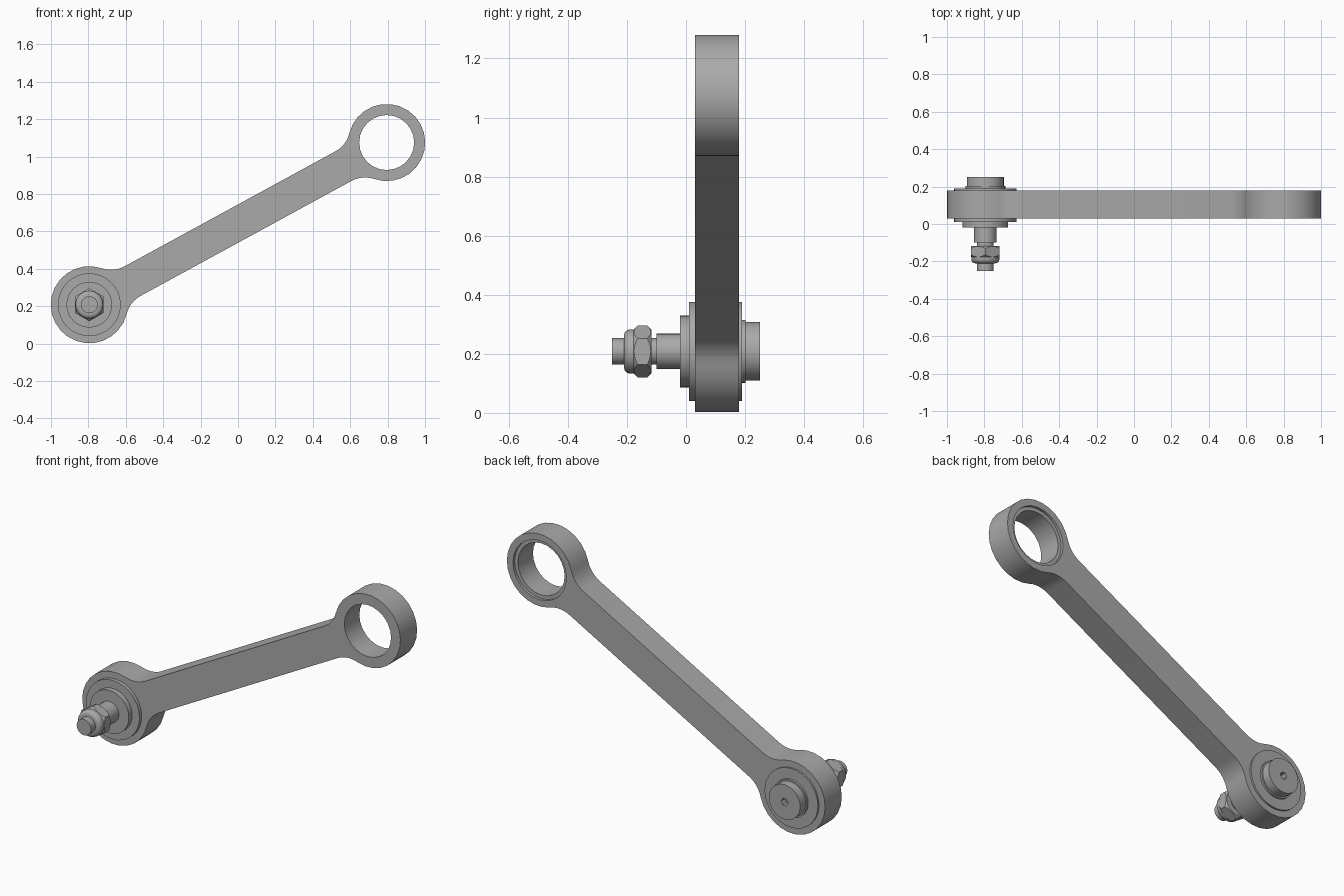
import bpy, bmesh, math
from mathutils import Vector, Matrix

cube = bpy.data.objects.get("Cube")
if cube:
    bpy.data.objects.remove(cube, do_unlink=True)

# One plain grey metal
steel = bpy.data.materials.new("grey steel")
steel.use_nodes = True
GREY = (0.4, 0.4, 0.4, 1)
steel.diffuse_color = GREY
steel.node_tree.nodes["Principled BSDF"].inputs["Base Color"].default_value = GREY

PIVOT = Vector((-0.795, 0, 0.208))   # end carrying the stud
EYE = Vector((0.795, 0, 1.075))      # open eye end
FRONT, BACK = 0.03, 0.18             # faces of the arm


def finish(name, bm):
    bmesh.ops.recalc_face_normals(bm, faces=bm.faces)
    mesh = bpy.data.meshes.new(name)
    bm.to_mesh(mesh)
    bm.free()
    mesh.materials.append(steel)
    obj = bpy.data.objects.new(name, mesh)
    bpy.context.collection.objects.link(obj)
    return obj


def lathe(name, centre, profile, sides=32, turn=0.0):
    """Closed solid turned about the y axis from (y, radius) pairs."""
    bm = bmesh.new()
    rings = []
    for y, r in profile:
        angles = [turn + math.tau * i / sides for i in range(sides)]
        rings.append([bm.verts.new(centre + Vector((r * math.cos(a), y, r * math.sin(a))))
                      for a in angles])
    for a, b in zip(rings, rings[1:]):
        for i in range(sides):
            j = (i + 1) % sides
            bm.faces.new((a[i], a[j], b[j], b[i]))
    bm.faces.new(rings[0])
    bm.faces.new(rings[-1])
    return finish(name, bm)


def boolean(obj, tool, operation):
    mod = obj.modifiers.new(operation.lower(), "BOOLEAN")
    mod.operation, mod.object, mod.solver = operation, tool, "EXACT"
    bpy.context.view_layer.objects.active = obj
    bpy.ops.object.modifier_apply(modifier=mod.name)
    bpy.data.objects.remove(tool, do_unlink=True)


def arc(cx, cy, r, start, end, steps):
    return [Vector((cx + r * math.cos(start + (end - start) * i / steps),
                    cy + r * math.sin(start + (end - start) * i / steps)))
            for i in range(steps + 1)]


# Arm: two round ends blended into a straight bar by fillets
END_R, HALF, FILLET = 0.206, 0.09, 0.15
span = EYE - PIVOT
tilt = math.atan2(span.z, span.x)
off = HALF + FILLET
along = math.sqrt((END_R + FILLET) ** 2 - off ** 2)
phi = math.atan2(off, along)
end = arc(along, off, FILLET, 1.5 * math.pi, math.pi + phi, 6)
end += arc(0, 0, END_R, phi, math.tau - phi, 20)[1:]
end += arc(along, -off, FILLET, math.pi - phi, math.pi / 2, 6)[1:]
end = [p - Vector((span.length / 2, 0)) for p in end]
outline = end + [-p for p in end]
turn = Matrix.Rotation(tilt, 2)
mid = (PIVOT + EYE) / 2
bm = bmesh.new()
verts = []
for p in outline:
    q = turn @ p
    verts.append(bm.verts.new((mid.x + q.x, FRONT, mid.z + q.y)))
face = bm.faces.new(verts)
new = bmesh.ops.extrude_face_region(bm, geom=[face])["geom"]
bmesh.ops.translate(bm, vec=(0, BACK - FRONT, 0),
                    verts=[v for v in new if isinstance(v, bmesh.types.BMVert)])
arm = finish("arm", bm)

# Eye bore with a shallow recess on the back
boolean(arm, lathe("bore_cutter", EYE,
                   [(-0.1, 0.147), (BACK - 0.015, 0.147), (BACK - 0.015, 0.168), (0.3, 0.168)],
                   24), "DIFFERENCE")

# Bearing washers and stud, turned as one stepped solid
stud = lathe("stud", PIVOT, [
    (-0.25, 0.045), (-0.1, 0.045), (-0.1, 0.06), (-0.02, 0.06), (-0.02, 0.122),
    (0.01, 0.122), (0.01, 0.168), (0.19, 0.168), (0.19, 0.107), (0.202, 0.107),
    (0.202, 0.099), (0.25, 0.099)])
boolean(stud, lathe("socket_cutter", PIVOT, [(0.215, 0.022), (0.3, 0.022)], 6), "DIFFERENCE")

# Lock nut: chamfered hexagon and rounded collar
nut = lathe("nut", PIVOT, [(-0.178, 0.088), (-0.117, 0.088)], 6, math.pi / 6)
boolean(nut, lathe("chamfer_tool", PIVOT, [
    (-0.178, 0.074), (-0.163, 0.089), (-0.132, 0.089), (-0.117, 0.074)], 48), "INTERSECT")
collar = lathe("nut_collar", PIVOT, [
    (-0.21, 0.055), (-0.207, 0.065), (-0.2, 0.072), (-0.19, 0.075), (-0.17, 0.075)])

for obj in (arm, stud, nut, collar):
    bpy.ops.object.select_all(action="DESELECT")
    obj.select_set(True)
    bpy.context.view_layer.objects.active = obj
    bpy.ops.object.shade_smooth_by_angle(angle=math.radians(30))
